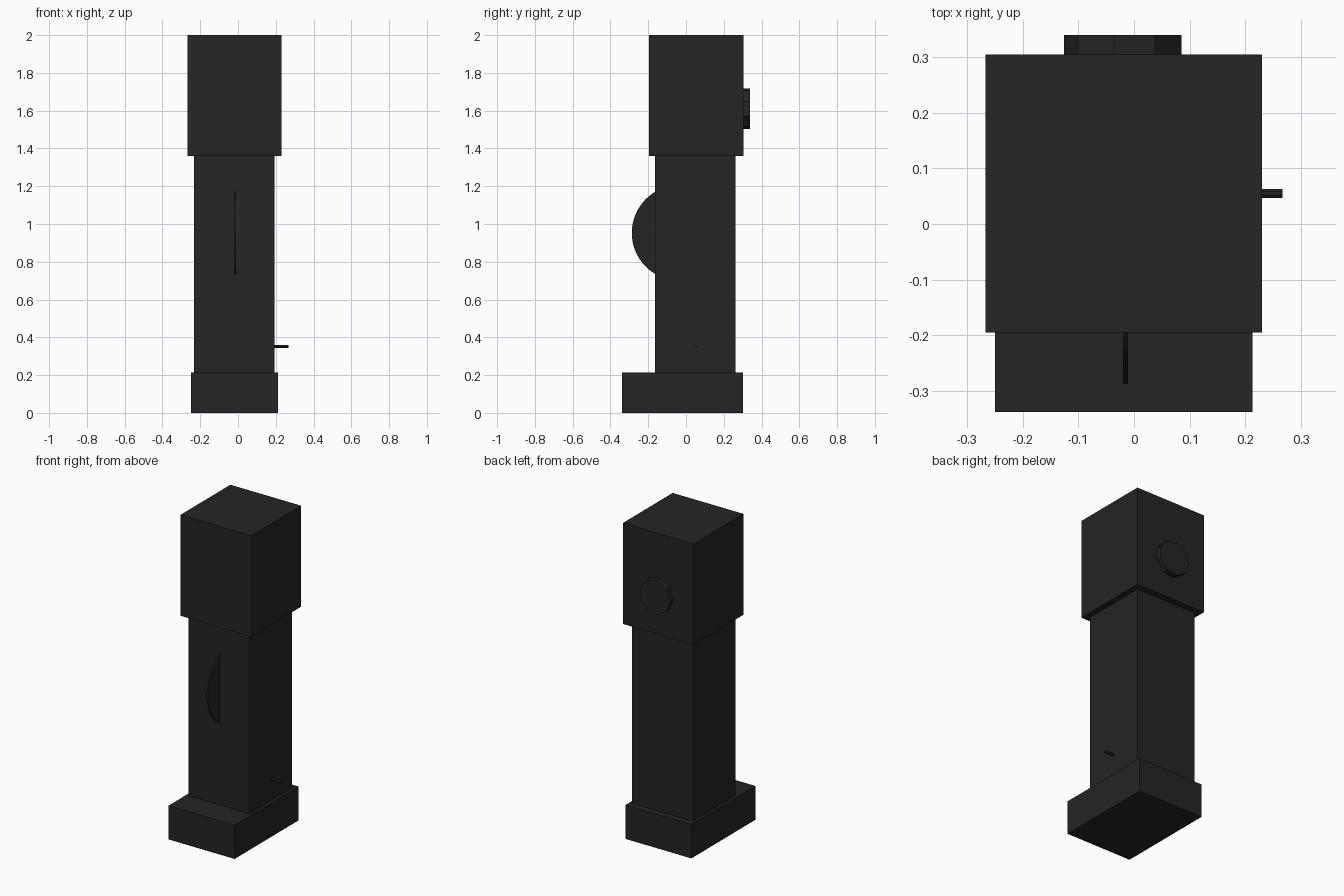
import bpy
from math import pi
from mathutils import Matrix

cube = bpy.data.objects.get("Cube")
if cube:
    bpy.data.objects.remove(cube, do_unlink=True)

# One near-black finish for every part
COLOUR = (0.018, 0.018, 0.018, 1.0)
black = bpy.data.materials.new("charcoal_black")
black.use_nodes = True
black.diffuse_color = COLOUR
black.node_tree.nodes["Principled BSDF"].inputs["Base Color"].default_value = COLOUR

AXIS_TURN = {"X": Matrix.Rotation(pi / 2, 4, "Y"),
             "Y": Matrix.Rotation(-pi / 2, 4, "X")}


def finish(name):
    obj = bpy.context.object
    obj.name = obj.data.name = name
    obj.data.materials.append(black)
    return obj


def box(name, x, y, z):
    """Block spanning the given (low, high) ranges."""
    spans = (x, y, z)
    bpy.ops.mesh.primitive_cube_add(size=1)
    obj = finish(name)
    size = [high - low for low, high in spans]
    centre = [(high + low) / 2 for low, high in spans]
    obj.data.transform(Matrix.Diagonal((*size, 1)))
    obj.location = centre
    return obj


def disc(name, sides, radius, depth, centre, axis, spin=0.0):
    """Cylinder lying along the X or Y axis."""
    bpy.ops.mesh.primitive_cylinder_add(vertices=sides, radius=radius, depth=depth)
    obj = finish(name)
    obj.data.transform(AXIS_TURN[axis] @ Matrix.Rotation(spin, 4, "Z"))
    obj.location = centre
    return obj


# Stacked case
box("base", (-0.25, 0.213), (-0.338, 0.303), (0, 0.215))
box("trunk", (-0.232, 0.194), (-0.163, 0.263), (0.215, 1.36))
box("head", (-0.267, 0.23), (-0.195, 0.305), (1.36, 2))

# Thin round blade emerging from the front of the trunk
blade = disc("front_blade", 64, 0.253, 0.009, (-0.015, -0.034, 0.953), "X")
bpy.ops.object.shade_smooth_by_angle()

# Nine-sided knob on the back of the head, one corner towards -x
disc("back_knob", 9, 0.109, 0.06, (-0.017, 0.31, 1.61), "Y", spin=pi / 2)

# Small peg on the left side of the trunk
disc("side_peg", 8, 0.0085, 0.107, (0.2135, 0.055, 0.352), "X", spin=pi / 8)
